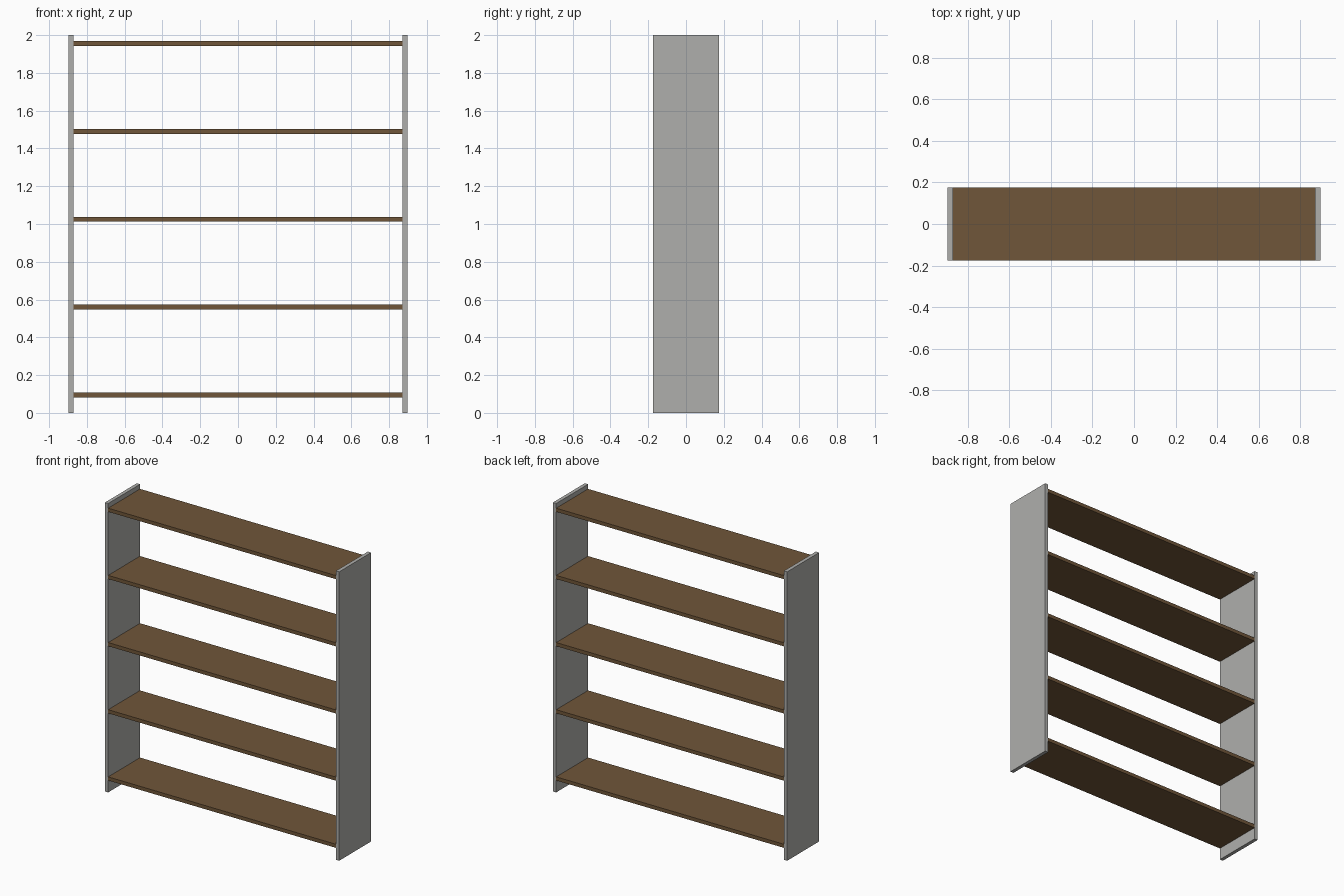
import bpy

if "Cube" in bpy.data.objects:
    bpy.data.objects.remove(bpy.data.objects["Cube"])

HALF_W, DEPTH, HEIGHT, THICK = 0.897, 0.35, 2.0, 0.025


def material(name, rgb):
    m = bpy.data.materials.new(name)
    m.diffuse_color = (*rgb, 1)
    m.use_nodes = True
    m.node_tree.nodes["Principled BSDF"].inputs["Base Color"].default_value = m.diffuse_color
    return m


def board(name, size, location, mat):
    bpy.ops.mesh.primitive_cube_add(size=1, location=location)
    ob = bpy.context.object
    ob.name = name
    ob.scale = size
    bpy.ops.object.transform_apply(location=False, rotation=False, scale=True)
    ob.data.materials.append(mat)
    return ob


grey = material("light grey", (0.43, 0.43, 0.415))
brown = material("walnut brown", (0.162, 0.093, 0.041))

# Upright side panels
for name, side in (("left_panel", -1), ("right_panel", 1)):
    board(name, (THICK, DEPTH, HEIGHT),
          (side * (HALF_W - THICK / 2), 0, HEIGHT / 2), grey)

# Evenly spaced shelves, housed in the side panels
for i in range(5):
    board(f"shelf_{i + 1}", (2 * HALF_W - 0.002, DEPTH - 0.001, THICK),
          (0, 0, 0.095 + i * 0.465), brown)
